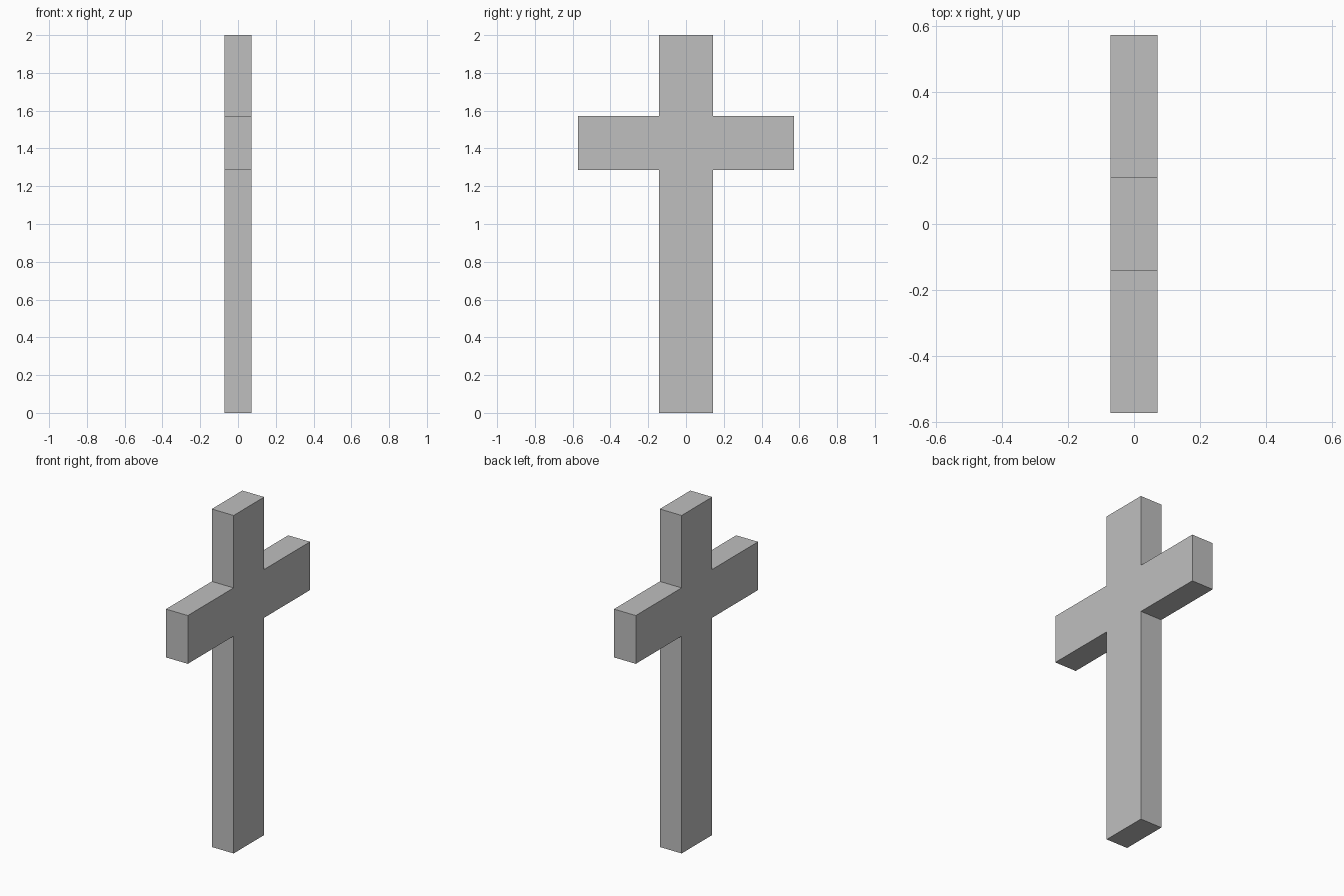
import bpy
import bmesh

# Remove the default cube
cube = bpy.data.objects.get("Cube")
if cube:
    bpy.data.objects.remove(cube, do_unlink=True)

# Single flat colour
GREY = (0.52, 0.52, 0.52, 1.0)
stone = bpy.data.materials.new("stone grey")
stone.use_nodes = True
stone.diffuse_color = GREY
stone.node_tree.nodes["Principled BSDF"].inputs["Base Color"].default_value = GREY

# Proportions
U = 1 / 7
HALF_BEAM, HALF_SPAN, HALF_DEPTH = U, 4 * U, U / 2
ARM_BOTTOM, ARM_TOP, HEIGHT = 9 * U, 11 * U, 2.0

# Half outline (y, z) from foot to top, mirrored to close the profile
half = [(HALF_BEAM, 0), (HALF_BEAM, ARM_BOTTOM), (HALF_SPAN, ARM_BOTTOM),
        (HALF_SPAN, ARM_TOP), (HALF_BEAM, ARM_TOP), (HALF_BEAM, HEIGHT)]
outline = half + [(-y, z) for y, z in reversed(half)]

# Extrude the profile through the thickness
bm = bmesh.new()
face = bm.faces.new([bm.verts.new((-HALF_DEPTH, y, z)) for y, z in outline])
extruded = bmesh.ops.extrude_face_region(bm, geom=[face], use_keep_orig=True)
moved = [g for g in extruded["geom"] if isinstance(g, bmesh.types.BMVert)]
bmesh.ops.translate(bm, verts=moved, vec=(2 * HALF_DEPTH, 0, 0))
bmesh.ops.recalc_face_normals(bm, faces=bm.faces)

mesh = bpy.data.meshes.new("cross")
bm.to_mesh(mesh)
bm.free()
mesh.materials.append(stone)
cross = bpy.data.objects.new("cross", mesh)
bpy.context.scene.collection.objects.link(cross)
